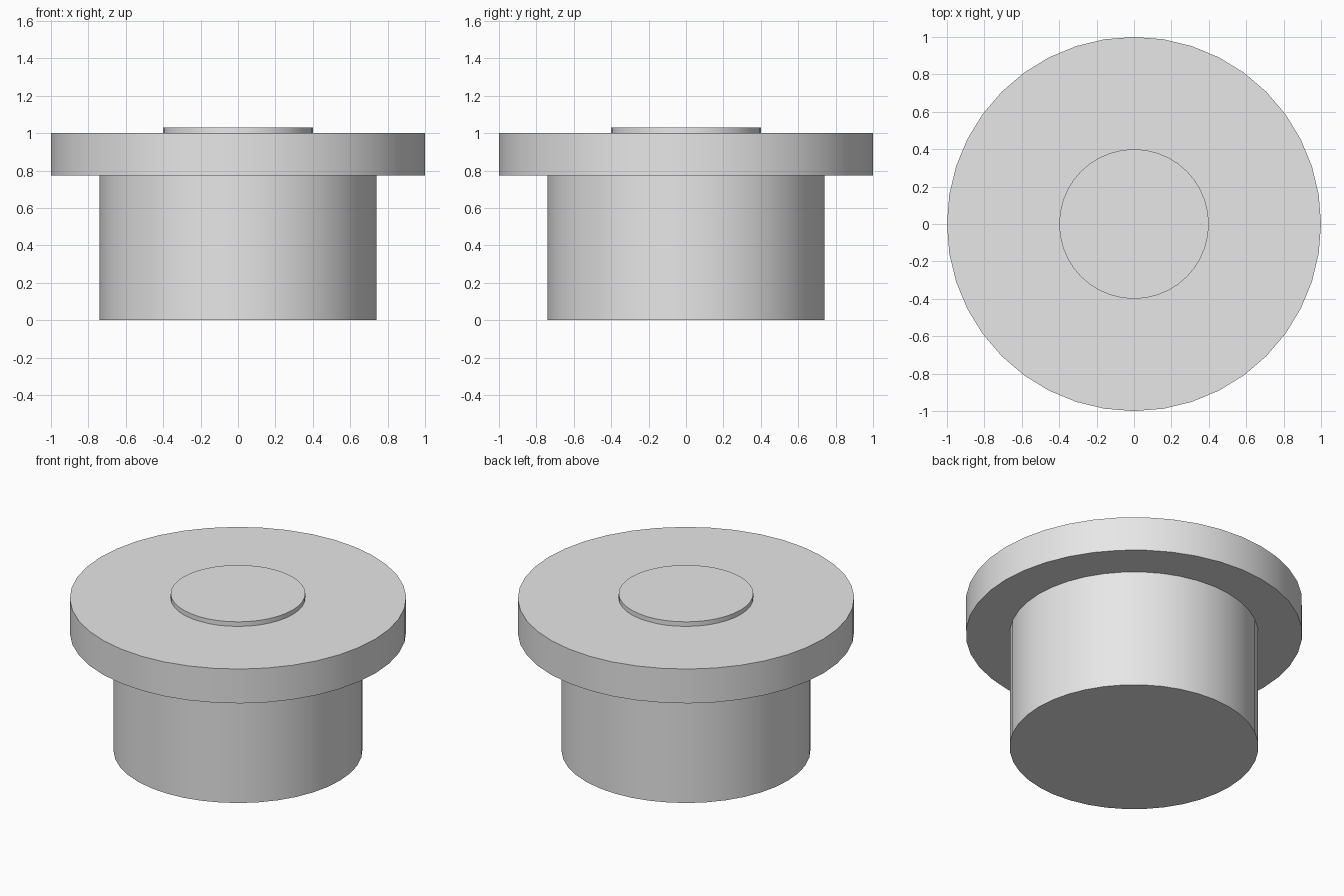
import bpy
import math

cube = bpy.data.objects.get("Cube")
if cube:
    bpy.data.objects.remove(cube, do_unlink=True)

# Single plain grey material
grey = bpy.data.materials.new("light_grey")
grey.use_nodes = True
colour = (0.8, 0.8, 0.8, 1.0)
grey.diffuse_color = colour
grey.node_tree.nodes["Principled BSDF"].inputs["Base Color"].default_value = colour


def disc(name, radius, bottom, top, sides):
    """Upright cylinder between two heights, smooth sides and sharp rims."""
    bpy.ops.mesh.primitive_cylinder_add(
        vertices=sides, radius=radius, depth=top - bottom,
        location=(0, 0, (bottom + top) / 2))
    obj = bpy.context.object
    obj.name = name
    obj.data.materials.append(grey)
    bpy.ops.object.shade_smooth_by_angle(angle=math.radians(30))
    return obj


# Stem, wide flange and the low raised button on top
disc("stem", 0.74, 0.0, 0.775, 40)
disc("flange", 1.0, 0.775, 1.0, 40)
disc("top_button", 0.4, 1.0, 1.03, 40)
